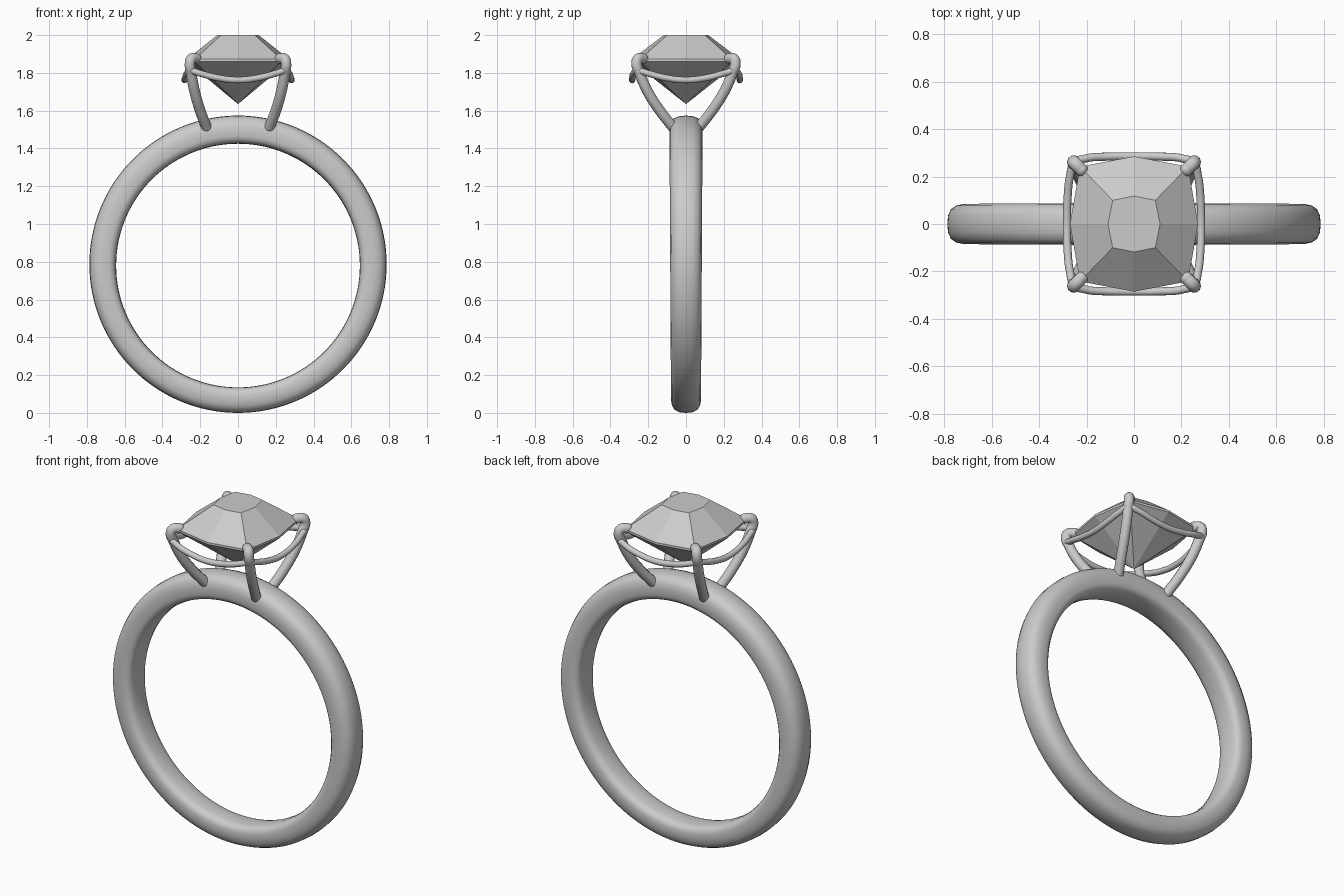
import bpy, bmesh, math
from mathutils import Vector

cube = bpy.data.objects.get("Cube")
if cube:
    bpy.data.objects.remove(cube, do_unlink=True)

metal = bpy.data.materials.new("light_grey")
metal.use_nodes = True
grey = (0.6, 0.6, 0.585, 1)
metal.diffuse_color = grey
metal.node_tree.nodes["Principled BSDF"].inputs["Base Color"].default_value = grey


def finish(name, bm, smooth=True):
    bmesh.ops.recalc_face_normals(bm, faces=bm.faces)
    mesh = bpy.data.meshes.new(name)
    bm.to_mesh(mesh)
    bm.free()
    mesh.materials.append(metal)
    for face in mesh.polygons:
        face.use_smooth = smooth
    obj = bpy.data.objects.new(name, mesh)
    bpy.context.collection.objects.link(obj)
    return obj


def bridge(bm, a, b):
    n = len(a)
    for i in range(n):
        bm.faces.new((a[i], a[(i + 1) % n], b[(i + 1) % n], b[i]))


def tube(name, points, radius, closed=False):
    """Round wire through the points, with ball ends when open."""
    curve = bpy.data.curves.new(name + "_path", "CURVE")
    curve.dimensions = "3D"
    curve.bevel_depth = radius
    curve.bevel_resolution = 4
    curve.resolution_u = 8
    spline = curve.splines.new("BEZIER")
    spline.bezier_points.add(len(points) - 1)
    spline.use_cyclic_u = closed
    for bp, p in zip(spline.bezier_points, points):
        bp.co = p
        bp.handle_left_type = bp.handle_right_type = "AUTO"
    helper = bpy.data.objects.new(name + "_path", curve)
    bpy.context.collection.objects.link(helper)
    bpy.context.view_layer.update()
    mesh = bpy.data.meshes.new_from_object(
        helper.evaluated_get(bpy.context.evaluated_depsgraph_get()))
    bm = bmesh.new()
    bm.from_mesh(mesh)
    bpy.data.objects.remove(helper, do_unlink=True)
    bpy.data.meshes.remove(mesh)
    if not closed:
        for p in (points[0], points[-1]):
            ball = bmesh.ops.create_uvsphere(bm, u_segments=16, v_segments=10, radius=radius)
            bmesh.ops.translate(bm, verts=ball["verts"], vec=Vector(p))
    return finish(name, bm)


# Band: rounded section swept round, slightly wider and thicker at the top
RADIUS = 0.787
half = [(0.645, 0), (0.647, 0.04), (0.653, 0.066), (0.665, 0.08), (0.685, 0.086),
        (0.72, 0.086), (0.75, 0.08), (0.772, 0.064), (0.784, 0.036), (RADIUS, 0)]
section = half + [(r, -y) for r, y in half[-2:0:-1]]
bm = bmesh.new()
rings = []
STEPS = 128
for i in range(STEPS):
    a = math.tau * i / STEPS
    ring = []
    for r, y in section:
        drop = 0.007 if r < 0.7 else 0
        z = RADIUS - drop + r * math.sin(a)
        ring.append(bm.verts.new((r * math.cos(a), y * (0.92 + 0.1 * z / 1.5), z)))
    rings.append(ring)
for i in range(STEPS):
    bridge(bm, rings[i], rings[(i + 1) % STEPS])
finish("band", bm)


# Gem: cushion-shaped octagon tiers, flat table and pointed base
def tier(bm, mid_x, mid_y, cx, cy, z):
    outline = [(mid_x, 0), (cx, cy), (0, mid_y), (-cx, cy),
               (-mid_x, 0), (-cx, -cy), (0, -mid_y), (cx, -cy)]
    return [bm.verts.new((x, y, z)) for x, y in outline]


bm = bmesh.new()
table = tier(bm, 0.11, 0.118, 0.09, 0.1, 2.0)
crown = tier(bm, 0.27, 0.285, 0.228, 0.242, 1.873)
girdle = tier(bm, 0.27, 0.285, 0.228, 0.242, 1.86)
bm.faces.new(table)
bridge(bm, table, crown)
bridge(bm, crown, girdle)
culet = bm.verts.new((0, 0, 1.635))
for i in range(8):
    bm.faces.new((girdle[i], girdle[(i + 1) % 8], culet))
finish("gem", bm, smooth=False)

# Four prongs rising from the band and hooking over the gem corners
prong = [(0.168, 0.072, 1.515), (0.2, 0.138, 1.6), (0.229, 0.202, 1.7),
         (0.248, 0.246, 1.8), (0.254, 0.262, 1.85), (0.247, 0.254, 1.874),
         (0.222, 0.229, 1.876)]
for sx, side in ((1, "left"), (-1, "right")):
    for sy, end in ((1, "back"), (-1, "front")):
        tube(f"prong_{end}_{side}", [(sx * x, sy * y, z) for x, y, z in prong], 0.028)

# Wire rail looping between the prongs, dipping at the middle of each side
quarter = [(0.283, 0, 1.762), (0.28, 0.11, 1.774), (0.27, 0.2, 1.797),
           (0.252, 0.256, 1.812), (0.2, 0.277, 1.797), (0.11, 0.284, 1.774)]
mirrored = [(-x, y, z) for x, y, z in quarter[:0:-1]]
top_half = quarter + [(0, 0.285, 1.762)] + mirrored
rail = top_half + [(-x, -y, z) for x, y, z in top_half]
tube("rail", rail, 0.017, closed=True)
